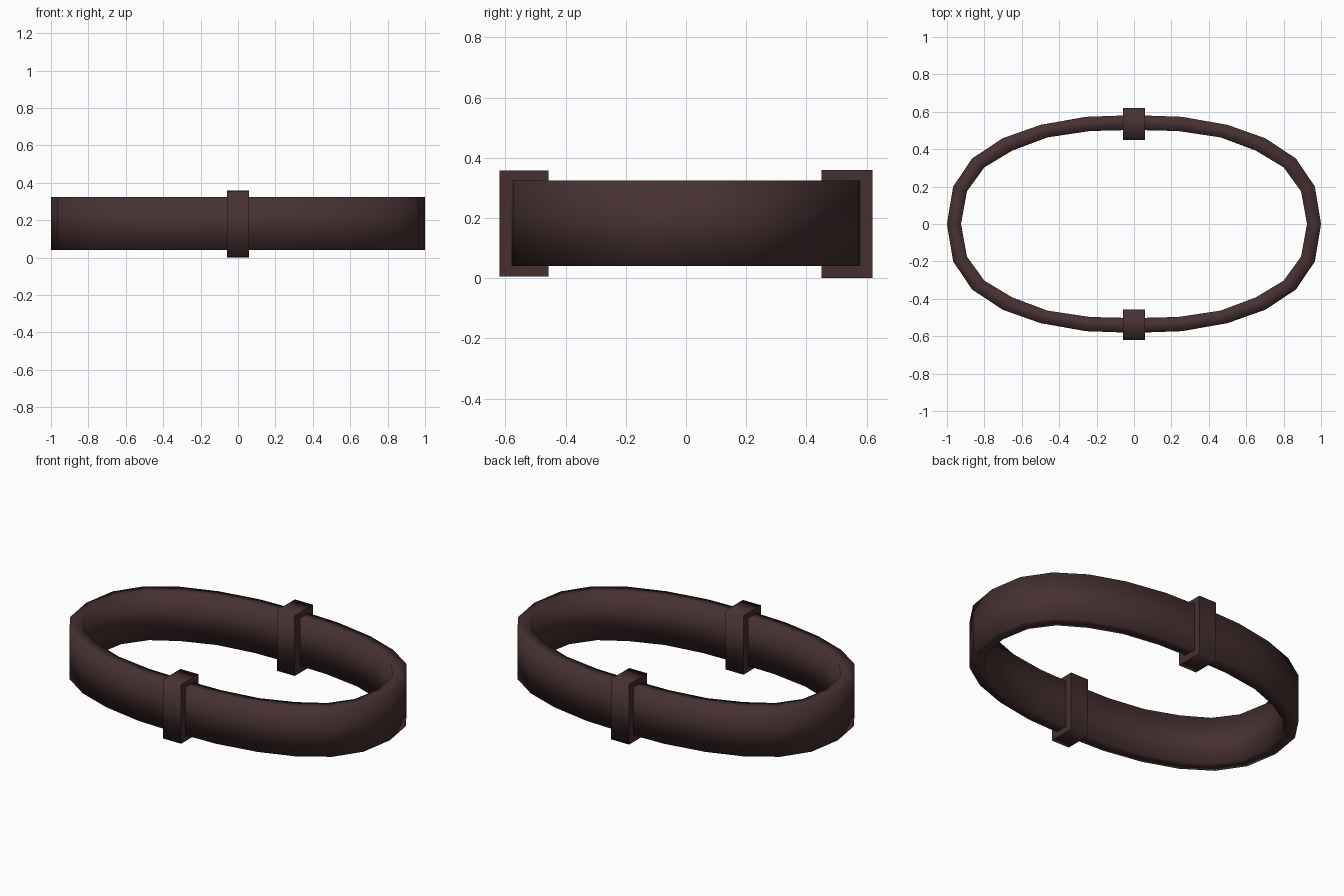
import bpy, bmesh

if "Cube" in bpy.data.objects:
    bpy.data.objects.remove(bpy.data.objects["Cube"])

mat = bpy.data.materials.new("dark brown")
mat.diffuse_color = (0.062, 0.030, 0.031, 1)
mat.use_nodes = True
mat.node_tree.nodes["Principled BSDF"].inputs["Base Color"].default_value = mat.diffuse_color


def finish(bm, name):
    bmesh.ops.recalc_face_normals(bm, faces=bm.faces)
    me = bpy.data.meshes.new(name)
    bm.to_mesh(me)
    bm.free()
    me.materials.append(mat)
    ob = bpy.data.objects.new(name, me)
    bpy.context.collection.objects.link(ob)
    return ob


def mirror_quarter(q):
    # quarter outline from +x to +y, mirrored into a closed 24-sided loop
    half = q + [(-x, y) for x, y in q[-2::-1]]
    return half + [(x, -y) for x, y in half[-2:0:-1]]


# Oval band: rounded oval, 24 sides
outer = mirror_quarter([(1, 0), (.967, .2), (.866, .35), (.703, .458),
                        (.5, .53), (.257, .573), (0, .582)])
inner = mirror_quarter([(.925, 0), (.893, .175), (.8, .303), (.652, .392),
                        (.463, .463), (.237, .497), (0, .503)])
bm = bmesh.new()
rings = [[bm.verts.new((x, y, z)) for x, y in loop]
         for loop, z in ((outer, .04), (outer, .325), (inner, .325), (inner, .04))]
n = len(outer)
for k in range(4):
    a, b = rings[k], rings[(k + 1) % 4]
    for i in range(n):
        j = (i + 1) % n
        f = bm.faces.new((a[i], a[j], b[j], b[i]))
        f.smooth = True
for e in bm.edges:
    # rims stay crisp: wall meets flat top or bottom
    e.smooth = e.calc_face_angle(0) < 0.7
finish(bm, "oval_band")


# Clasps wrapping the band at front and back
def clasp(name, y0, y1, z0, z1):
    bm = bmesh.new()
    bmesh.ops.create_cube(bm, size=1)
    for v in bm.verts:
        v.co.x *= .118
        v.co.y = y0 if v.co.y < 0 else y1
        v.co.z = z0 if v.co.z < 0 else z1
    for f in bm.faces:
        f.smooth = True
        if abs(f.normal.x) > .9:      # side faces flat, wrap-around smooth
            for e in f.edges:
                e.smooth = False
    return finish(bm, name)


clasp("front_clasp", -.62, -.457, .005, .357)
clasp("back_clasp", .45, .62, 0, .36)
